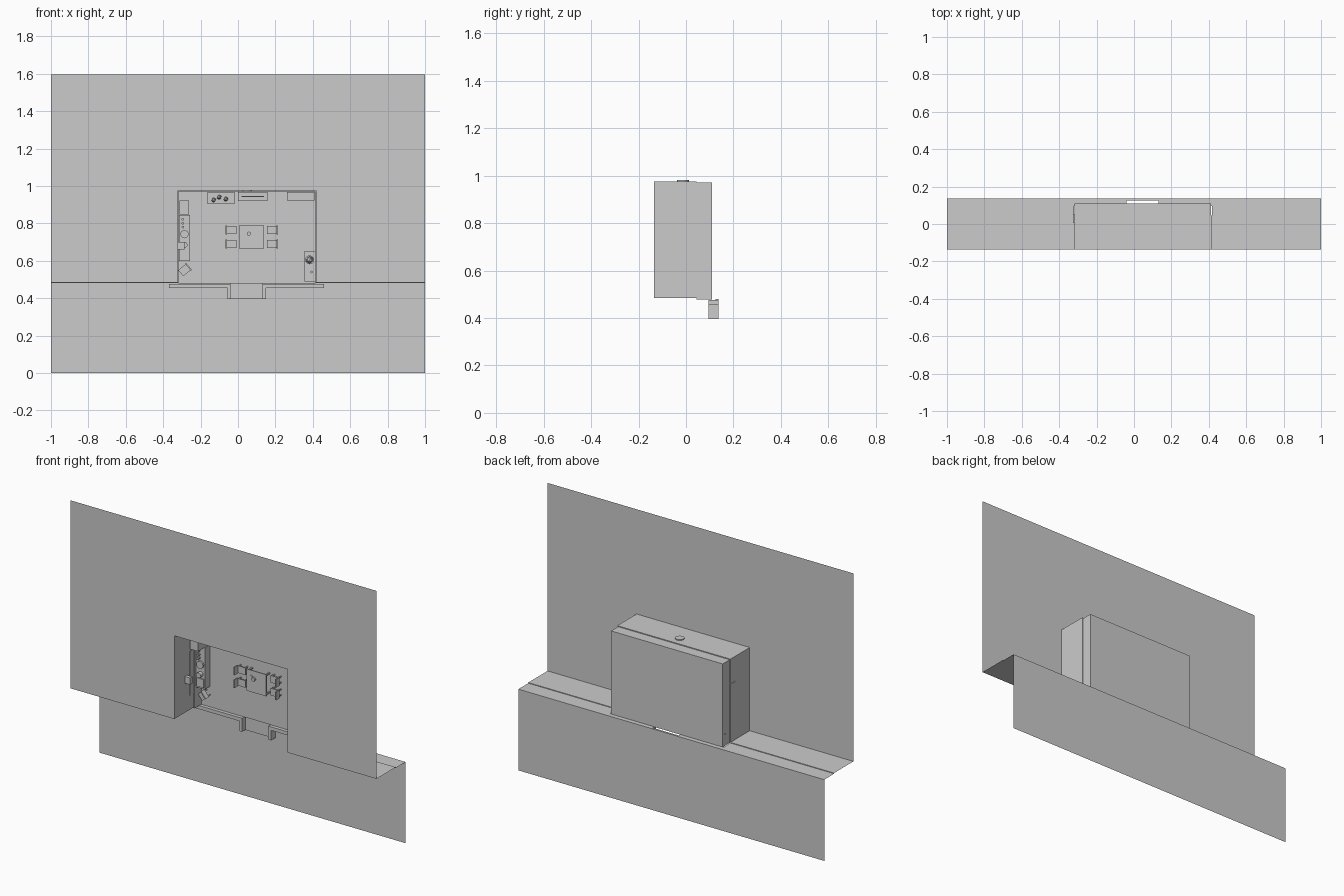
import bpy, bmesh, math
from mathutils import Matrix, Vector

cube = bpy.data.objects.get("Cube")
if cube:
    bpy.data.objects.remove(cube)

grey = bpy.data.materials.new("plain_grey")
grey.use_nodes = True
grey.diffuse_color = (0.6, 0.6, 0.6, 1)
grey.node_tree.nodes["Principled BSDF"].inputs["Base Color"].default_value = (0.6, 0.6, 0.6, 1)

FLOOR, FRONT, GROUND = 0.11, -0.135, 0.137   # depth of floor, cut plane and ground
LEFT, RIGHT, BASE, TOP = -0.322, 0.418, 0.484, 0.976
SPLIT = 0.045                                # depth where the walls step inward
STEP = 0.005


def finish(name, bm):
    mesh = bpy.data.meshes.new(name)
    bm.to_mesh(mesh)
    bm.free()
    mesh.materials.append(grey)
    obj = bpy.data.objects.new(name, mesh)
    bpy.context.collection.objects.link(obj)
    return obj


def sheet(name, points):
    """Flat face through 3D points."""
    bm = bmesh.new()
    bm.faces.new([bm.verts.new(p) for p in points])
    return finish(name, bm)


def upright(name, outline, y):
    return sheet(name, [(x, y, z) for x, z in outline])


def strip(name, path):
    """Sweep an open section of (y, z) sideways is not needed; path is pairs of 3D ends."""
    bm = bmesh.new()
    rows = [[bm.verts.new(p) for p in pair] for pair in path]
    for (a, b), (c, d) in zip(rows, rows[1:]):
        bm.faces.new((a, b, d, c))
    return finish(name, bm)


def add_box(bm, x0, x1, z0, z1, h0, h1):
    """Box with heights measured from the floor towards the front."""
    size = Vector((x1 - x0, h1 - h0, z1 - z0))
    mid = Vector(((x0 + x1) / 2, -(h0 + h1) / 2, (z0 + z1) / 2))
    bmesh.ops.create_cube(bm, size=1, matrix=Matrix.Translation(mid) @ Matrix.Diagonal((*size, 1)))


def furniture(name, boxes, x=0, z=0, turn=0, base=FLOOR):
    bm = bmesh.new()
    for b in boxes:
        add_box(bm, *b)
    obj = finish(name, bm)
    obj.location = (x, base, z)
    obj.rotation_euler.y = math.radians(turn)
    return obj


def disc(name, x, z, h0, h1, r, sides=16, r2=None):
    """Round item standing on the floor side, heights as above."""
    bm = bmesh.new()
    bmesh.ops.create_cone(bm, cap_ends=True, segments=sides, radius1=r,
                          radius2=r if r2 is None else r2, depth=h1 - h0,
                          matrix=Matrix.Rotation(math.pi / 2, 4, 'X'))
    obj = finish(name, bm)
    obj.location = (x, FLOOR - (h0 + h1) / 2, z)
    return obj


def ball(name, x, z, h, r):
    bm = bmesh.new()
    bmesh.ops.create_icosphere(bm, subdivisions=1, radius=r)
    obj = finish(name, bm)
    obj.location = (x, FLOOR - h, z)


# Cut wall sheet with the room opening
upright("upper_panel", [(-1, BASE), (LEFT, BASE), (LEFT, TOP), (RIGHT, TOP), (RIGHT, BASE),
                        (1, BASE), (1, 1.595), (-1, 1.595)], FRONT)
# Ground sheet
upright("ground_panel", [(-1, 0), (1, 0), (1, 0.48), (-1, 0.48)], GROUND)

# Stepped ledge on both sides of the room
for side, x0, x1 in (("left", RIGHT, 1), ("right", -1, LEFT)):
    strip("ledge_" + side, [((x0, y, z), (x1, y, z)) for y, z in
                            ((FRONT, BASE), (SPLIT, BASE), (SPLIT, 0.48), (GROUND, 0.48))])
# Narrow ledge behind the floor, broken by the porch
for side, x0, x1 in (("left", 0.13, RIGHT), ("right", LEFT, -0.04)):
    strip("floor_edge_" + side, [((x0, y, 0.48), (x1, y, 0.48)) for y in (FLOOR, GROUND)])

# Room shell, inset below the step
def wall_ring(inset, y):
    return [(LEFT + inset, y, BASE - inset), (LEFT + inset, y, TOP - inset),
            (RIGHT - inset, y, TOP - inset), (RIGHT - inset, y, BASE - inset)]

rings = (wall_ring(0, FRONT), wall_ring(0, SPLIT), wall_ring(STEP, SPLIT), wall_ring(STEP, FLOOR))
strip_bm = bmesh.new()
grid = [[strip_bm.verts.new(p) for p in ring] for ring in rings]
for a, b in zip(grid, grid[1:]):
    for i in range(3):
        strip_bm.faces.new((a[i], a[i + 1], b[i + 1], b[i]))
finish("room_walls", strip_bm)
sheet("room_floor", wall_ring(STEP, FLOOR))

# Porch floor and low curbs in front of the house
furniture("porch_floor", [(-0.04, 0.131, 0.396, 0.48, 0, 0.012)], base=GROUND)
for side, outer, leg0, leg1 in (("right", -0.37, -0.056, -0.04), ("left", 0.461, 0.15, 0.131)):
    a, b = sorted((outer, leg0))
    c, d = sorted((leg0, leg1))
    furniture("curb_" + side, [(a, b, 0.455, 0.476, 0, 0.042),
                               (c, d, 0.396, 0.476, 0, 0.042)], base=GROUND)

# Table with four legs
legs = [(x, x + 0.008, z, z + 0.008, 0, 0.036) for x in (-0.06, 0.052) for z in (-0.06, 0.052)]
furniture("table", legs + [(-0.064, 0.064, -0.064, 0.064, 0.036, 0.042)], 0.073, 0.727)
disc("table_cup", 0.058, 0.745, 0.042, 0.054, 0.011, 10)
disc("table_dish", 0.04, 0.755, 0.042, 0.046, 0.008, 10)

# Chairs
chair = [(x, x + 0.006, z, z + 0.006, 0, 0.022) for x in (-0.024, 0.018) for z in (-0.02, 0.014)]
chair += [(-0.024, 0.026, -0.021, 0.021, 0.022, 0.027), (-0.031, -0.024, -0.024, 0.024, 0.027, 0.058)]
for i, (x, z, turn) in enumerate(((-0.035, 0.765, 0), (-0.035, 0.69, 0),
                                  (0.182, 0.765, 180), (0.182, 0.69, 180), (-0.286, 0.55, 140))):
    furniture("chair_%d" % (i + 1), chair, x, z, turn)

# Kitchen counter along the right-hand wall
furniture("counter", [(-0.316, -0.26, 0.6, 0.845, 0, 0.045),
                      (-0.316, -0.257, 0.6, 0.845, 0.045, 0.05)])
furniture("fridge", [(-0.314, -0.262, 0.848, 0.922, 0, 0.11),
                     (-0.306, -0.27, 0.856, 0.914, 0.11, 0.113)])
furniture("stove", [(-0.31, -0.264, 0.61, 0.66, 0.05, 0.056)])
furniture("hood", [(-0.32, -0.285, 0.66, 0.7, 0.13, 0.15)])
disc("pot", -0.286, 0.685, 0.05, 0.072, 0.016, 12)
disc("pan", -0.286, 0.742, 0.05, 0.06, 0.022, 14)
for i, z in enumerate((0.78, 0.8, 0.822)):
    disc("jar_%d" % (i + 1), -0.295, z, 0.05, 0.07, 0.007, 10)
# Window frame on the outside of the kitchen wall
furniture("kitchen_window", [(LEFT - 0.004, LEFT + 0.004, 0.57, 0.83, 0.06, 0.105)])

# Cabinets along the far wall
furniture("plant_box", [(-0.163, -0.02, 0.904, 0.968, 0, 0.04)])
for i, (x, z) in enumerate(((-0.13, 0.925), (-0.1, 0.94), (-0.065, 0.93))):
    disc("stem_%d" % (i + 1), x, z, 0.04, 0.056, 0.004, 6)
    ball("foliage_%d" % (i + 1), x, z, 0.062, 0.013)
furniture("low_cabinet", [(0, 0.158, 0.92, 0.968, 0, 0.04)])
furniture("screen", [(0.02, 0.138, 0.941, 0.947, 0.044, 0.1), (0.06, 0.1, 0.932, 0.956, 0.04, 0.044)])
furniture("bookcase", [(0.262, 0.41, 0.922, 0.968, 0, 0.05)])

# Desk by the left-hand wall
furniture("desk", [(0.355, 0.412, 0.49, 0.652, 0.038, 0.044), (0.358, 0.41, 0.493, 0.5, 0, 0.038),
                   (0.358, 0.41, 0.642, 0.649, 0, 0.038)])
disc("plant_pot", 0.383, 0.605, 0.044, 0.06, 0.018, 12, 0.024)
ball("plant_leaves", 0.383, 0.605, 0.072, 0.02)
disc("desk_cup", 0.392, 0.54, 0.044, 0.056, 0.007, 10)

# Round clock set through the far wall
clock = disc("wall_clock", 0, 0, -0.005, 0.005, 0.025, 24)
clock.location = (0.05, -0.013, TOP)
clock.rotation_euler.x = math.pi / 2
